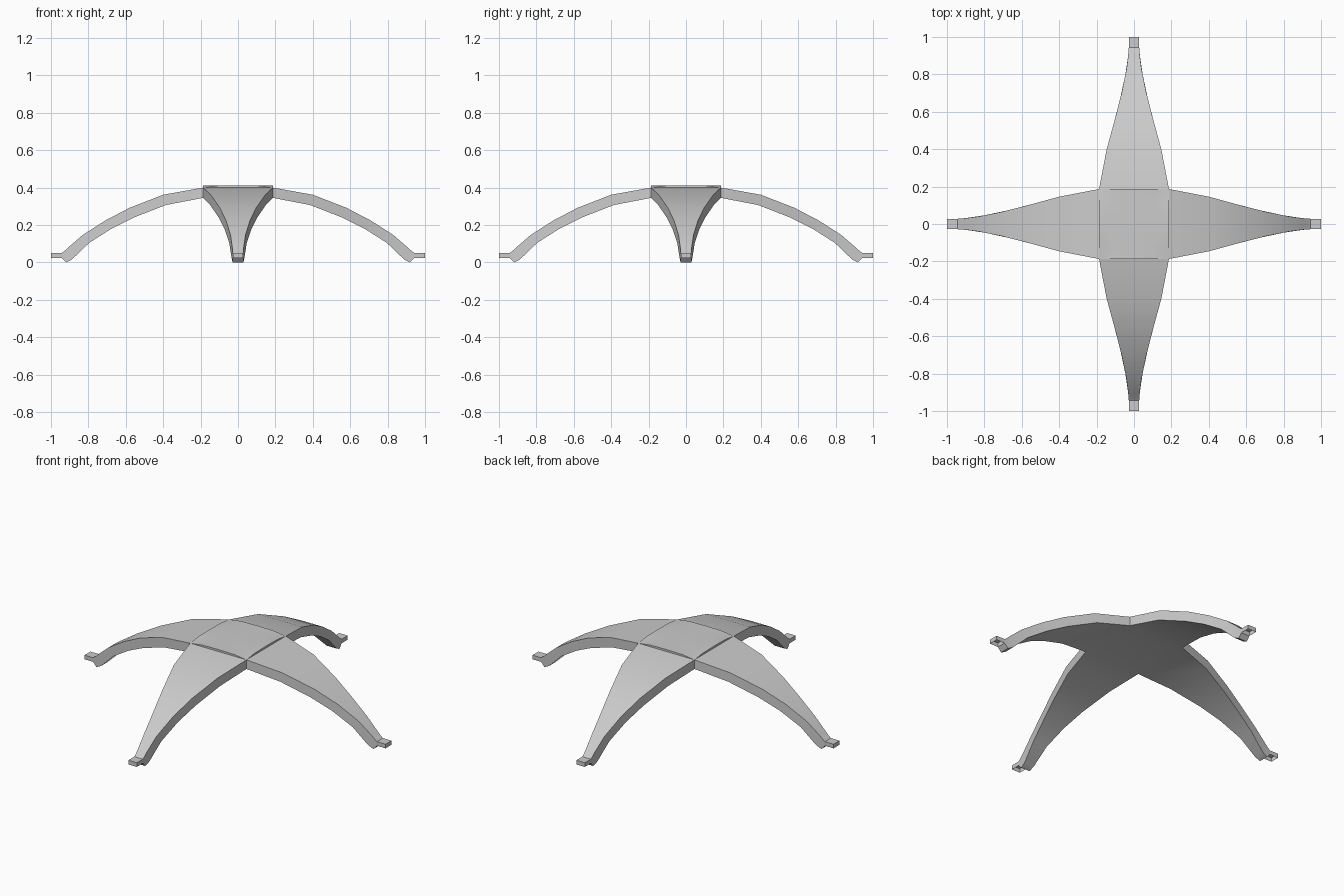
import bpy, bmesh, math

if "Cube" in bpy.data.objects:
    bpy.data.objects.remove(bpy.data.objects["Cube"])

# half profile of an arch: (distance, top z, underside distance, underside z, half width)
STATIONS = [
    (0.00, 0.412, 0.00, 0.352, 0.187),
    (0.11, 0.410, 0.11, 0.351, 0.187),
    (0.187, 0.400, 0.187, 0.345, 0.187),
    (0.40, 0.362, 0.385, 0.307, 0.146),
    (0.58, 0.292, 0.555, 0.241, 0.097),
    (0.71, 0.224, 0.677, 0.180, 0.064),
    (0.83, 0.147, 0.795, 0.105, 0.040),
    (0.91, 0.078, 0.888, 0.016, 0.030),
    (0.925, 0.064, 0.920, 0.000, 0.029),
    (0.943, 0.050, 0.943, 0.025, 0.028),
]


def width_at(d):
    # half width at any distance so the side walls stay vertical
    for a, b in zip(STATIONS, STATIONS[1:]):
        if d <= b[0]:
            t = (d - a[0]) / (b[0] - a[0])
            return a[4] + t * (b[4] - a[4])
    return STATIONS[-1][4]


def make_arch(name, turn):
    bm = bmesh.new()
    full = [(-1, s) for s in reversed(STATIONS[1:])] + [(1, s) for s in STATIONS]
    rings = []
    for sign, (d, zt, db, zb, w) in full:
        wb = width_at(db)
        pts = [(sign * d, -w, zt), (sign * d, w, zt),
               (sign * db, wb, zb), (sign * db, -wb, zb)]
        rings.append([bm.verts.new(p) for p in pts])
    for a, b in zip(rings, rings[1:]):
        for i in range(4):
            j = (i + 1) % 4
            bm.faces.new((a[i], a[j], b[j], b[i]))
    bm.faces.new(rings[0])
    bm.faces.new(rings[-1])
    bmesh.ops.recalc_face_normals(bm, faces=bm.faces[:])
    c, s = round(math.cos(turn)), round(math.sin(turn))
    for v in bm.verts:
        x, y, z = v.co
        v.co = (c * x - s * y, s * x + c * y, z)
    me = bpy.data.meshes.new(name)
    bm.to_mesh(me)
    bm.free()
    ob = bpy.data.objects.new(name, me)
    bpy.context.collection.objects.link(ob)
    return ob


def make_foot(name, turn):
    # small tab, hollow from below
    bm = bmesh.new()
    x0, x1, w, z0, z1 = 0.943, 1.0, 0.028, 0.025, 0.05
    base = [(x0, -w), (x1, -w), (x1, w), (x0, w)]
    lo = [bm.verts.new((x, y, z0)) for x, y in base]
    hi = [bm.verts.new((x, y, z1)) for x, y in base]
    bm.faces.new(hi)
    for i in range(4):
        j = (i + 1) % 4
        bm.faces.new((lo[i], lo[j], hi[j], hi[i]))
    me = bpy.data.meshes.new(name)
    bm.to_mesh(me)
    bm.free()
    ob = bpy.data.objects.new(name, me)
    ob.rotation_euler.z = turn
    bpy.context.collection.objects.link(ob)
    return ob


# two crossing arches merged into one vault
vault = make_arch("vault", 0)
cross = make_arch("cross_arch", math.pi / 2)
mod = vault.modifiers.new("union", 'BOOLEAN')
mod.operation = 'UNION'
mod.solver = 'EXACT'
mod.object = cross
bpy.context.view_layer.objects.active = vault
vault.select_set(True)
bpy.ops.object.modifier_apply(modifier=mod.name)
bpy.data.objects.remove(cross)
bpy.ops.object.shade_smooth_by_angle(angle=math.radians(25))

# four feet
for i, side in enumerate(("right", "back", "left", "front")):
    make_foot(side + "_foot", i * math.pi / 2)
